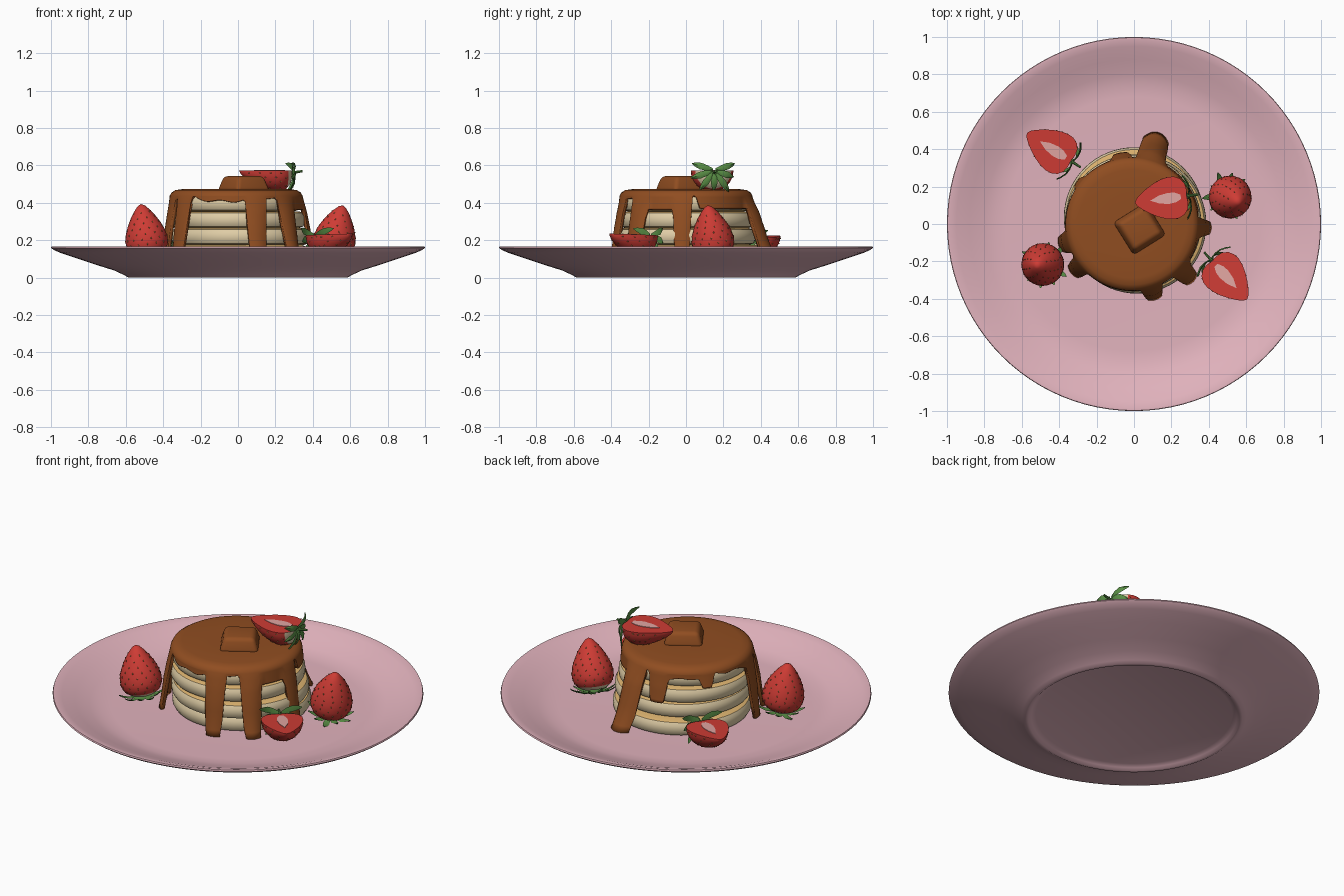
import bpy, bmesh, math
from mathutils import Vector, Matrix

if "Cube" in bpy.data.objects:
    bpy.data.objects.remove(bpy.data.objects["Cube"])


def mat(name, r, g, b):
    m = bpy.data.materials.new(name)
    m.diffuse_color = (r, g, b, 1)
    m.use_nodes = True
    m.node_tree.nodes["Principled BSDF"].inputs["Base Color"].default_value = m.diffuse_color
    return m


PINK = mat("plate pink", 0.76, 0.45, 0.51)
CREAM = mat("pancake side cream", 0.74, 0.61, 0.38)
GOLD = mat("pancake face gold", 0.72, 0.45, 0.16)
SYRUP = mat("syrup brown", 0.28, 0.075, 0.015)
RED = mat("strawberry red", 0.62, 0.045, 0.035)
CORE = mat("strawberry core", 0.76, 0.38, 0.36)
PALE = mat("strawberry shoulder", 0.75, 0.62, 0.40)
GREEN = mat("leaf green", 0.10, 0.27, 0.06)
SEED = mat("seed tan", 0.40, 0.22, 0.06)


def finish(bm, name, mats, rule=None, matrix=None, angle=40):
    bmesh.ops.recalc_face_normals(bm, faces=bm.faces)
    bm.normal_update()
    if rule:
        for f in bm.faces:
            f.material_index = rule(f)
    me = bpy.data.meshes.new(name)
    bm.to_mesh(me)
    bm.free()
    for m in mats:
        me.materials.append(m)
    me.shade_smooth()
    me.set_sharp_from_angle(angle=math.radians(angle))
    ob = bpy.data.objects.new(name, me)
    bpy.context.collection.objects.link(ob)
    if matrix:
        ob.matrix_world = matrix
    return ob


def lathe(profile, n):
    """Revolve (radius, z) points about z."""
    bm = bmesh.new()
    vs = [bm.verts.new((r, 0, z)) for r, z in profile]
    es = [bm.edges.new(p) for p in zip(vs, vs[1:])]
    bmesh.ops.spin(bm, geom=vs + es, cent=(0, 0, 0), axis=(0, 0, 1),
                   angle=2 * math.pi, steps=n, use_merge=True)
    bmesh.ops.remove_doubles(bm, verts=bm.verts, dist=1e-4)
    return bm


# plate with a recessed foot
plate = [(0, .022), (.53, .022), (.555, .012), (.57, 0), (.585, 0), (.605, .012), (.66, .038),
         (.75, .066), (.86, .103), (.95, .133), (.985, .148), (1, .16), (.997, .168),
         (.985, .168), (.95, .158), (.88, .132), (.8, .103), (.74, .088), (.68, .085), (0, .085)]
finish(lathe(plate, 96), "plate", [PINK])

# pancake stack
for i, (x, y, r) in enumerate([(.0, .035, .375), (.015, 0, .372), (-.005, .005, .365), (-.01, 0, .347)]):
    prof = [(0, 0), (r - .035, 0), (r - .012, .008), (r - .002, .025), (r, .045),
            (r - .002, .065), (r - .012, .082), (r - .035, .09), (0, .09)]
    finish(lathe(prof, 64), f"pancake_{i + 1}", [GOLD, CREAM],
           lambda f: 0 if abs(f.normal.z) > .62 else 1,
           Matrix.Translation((x, y, .085 + .09 * i)))

# syrup drips: angle, half width (degrees), bottom height, flare
DRIPS = [(-73, 10, .088, .05), (-43, 10, .088, .075), (-3, 9, .09, .05), (74, 13, .088, .135),
         (99, 10, .27, .03), (142, 8, .36, .035), (196, 10, .09, .035), (219, 10, .09, .045),
         (-22, 16, .365, .0), (38, 30, .37, .0)]


def skirt(deg):
    a = math.radians(deg)
    low = .418 + .012 * math.sin(5 * a + 1) + .008 * math.sin(13 * a)
    flare = .0
    for c, hw, zb, fl in DRIPS:
        d = abs((deg - c + 180) % 360 - 180)
        w = max(0, min(1, (hw - d) / 4.5))
        w = w * w * (3 - 2 * w)
        low = min(low, low + (zb - low) * w)
        flare = max(flare, fl * max(0, 1 - (d / (hw + 3)) ** 2))
    return low, flare


bm = bmesh.new()
N, M = 240, 10
rows = []
for i in range(N):
    a = 2 * math.pi * i / N
    low, flare = skirt(360 * i / N)
    pts = [(.15, .474), (.29, .473), (.325, .468), (.346, .455), (.355, .438)]
    for k in range(1, M + 1):
        z = .438 + (low - .438) * k / M
        t = (.438 - z) / .35
        pts.append((.355 + .02 * min(1, t * 2) + flare * (.25 * min(1, t * 4) + .75 * t * t), z))
    rows.append([bm.verts.new((r * math.cos(a) - .01, r * math.sin(a), z)) for r, z in pts])
for i in range(N):
    p, q = rows[i], rows[(i + 1) % N]
    for k in range(len(p) - 1):
        bm.faces.new((p[k], p[k + 1], q[k + 1], q[k]))
bm.faces.new([r[0] for r in rows])
syrup = finish(bm, "syrup", [SYRUP])
sol = syrup.modifiers.new("thickness", "SOLIDIFY")
sol.thickness, sol.offset = .018, -1

# butter pat under the syrup
bm = bmesh.new()
bmesh.ops.create_cube(bm, size=1)
for v in bm.verts:
    s = .165 if v.co.z > 0 else .215
    v.co = Vector((v.co.x * s, v.co.y * s, .543 if v.co.z > 0 else .462))
bmesh.ops.bevel(bm, geom=bm.edges[:], offset=.022, segments=4, profile=.5, affect='EDGES')
finish(bm, "coated_butter", [SYRUP], None,
       Matrix.Translation((.03, -.025, 0)) @ Matrix.Rotation(math.radians(32), 4, 'Z'), 60)

# strawberry outline: base at z = 0, tip upwards
BERRY = [(0, .004), (.035, 0), (.07, .006), (.097, .027), (.112, .058), (.114, .09), (.106, .13),
         (.09, .17), (.068, .21), (.043, .246), (.02, .272), (0, .282)]


def radius(z):
    for (r0, z0), (r1, z1) in zip(BERRY[1:], BERRY[2:]):
        if z0 <= z <= z1:
            return r0 + (r1 - r0) * (z - z0) / (z1 - z0)
    return 0


def strawberry(name, base, axis, half=False, stem_len=.06):
    d = Vector(axis).normalized()
    if half:  # local y becomes up, cut face on top
        x = Vector((0, 0, 1)).cross(d).normalized()
        y = d.cross(x)
        m = Matrix((x, y, d)).transposed().to_4x4()
    else:
        m = d.to_track_quat('Z', 'Y').to_matrix().to_4x4()
    m = Matrix.Translation(base) @ m
    # body
    bm = lathe(BERRY, 32)
    if half:
        g = bm.verts[:] + bm.edges[:] + bm.faces[:]
        cut = bmesh.ops.bisect_plane(bm, geom=g, plane_co=(0, 0, 0), plane_no=(0, 1, 0),
                                     clear_outer=True, dist=1e-5)['geom_cut']
        bmesh.ops.contextual_create(bm, geom=[e for e in cut if isinstance(e, bmesh.types.BMEdge)])
    finish(bm, name + "_flesh", [RED, PALE],
           lambda f: 1 if f.calc_center_median().z < .02 and f.normal.z < -.3 else 0, m)
    if half:  # pale core on the cut face
        bm = bmesh.new()
        out = [(.012, .035), (.026, .065), (.03, .1), (.022, .15), (0, .2)]
        out += [(-a, b) for a, b in out[-2::-1]]
        f = bm.faces.new([bm.verts.new((a, -.002, b)) for a, b in out])
        ext = bmesh.ops.extrude_face_region(bm, geom=[f])['geom']
        for v in ext:
            if isinstance(v, bmesh.types.BMVert):
                v.co.y = .003
        finish(bm, name + "_core", [CORE], None, m)
    # seeds
    bm = bmesh.new()
    for k in range(8):
        z = .04 + k * .028
        r = radius(z)
        n = max(4, round(r * 120))
        for j in range(n):
            a = 2 * math.pi * (j + .5 * (k % 2) + .25) / n
            if half and math.sin(a) > -.1:
                continue
            bmesh.ops.create_icosphere(bm, subdivisions=1, radius=.0042, matrix=Matrix.Translation(
                (r * math.cos(a), r * math.sin(a), z)) @ Matrix.Diagonal((.8, .8, 1.4, 1)))
    finish(bm, name + "_seeds", [SEED], None, m)
    # leaves and stem
    bm = bmesh.new()
    for j in range(10):
        a = 2 * math.pi * (j + .5) / 10
        if half and math.sin(a) > .35:
            continue
        rot = Matrix.Rotation(a, 4, 'Z')
        ln = .115 + .018 * math.sin(j * 2.4)
        strip = []
        for t, w, h in [(0, .008, -.006), (.3, .015, -.012), (.6, .018, -.009), (.85, .011, .004), (1, .002, .016)]:
            strip.append([bm.verts.new(rot @ Vector((.008 + ln * t, s * w, h + u)))
                          for s, u in ((-1, 0), (0, -.006), (1, 0), (0, .001))])
        for p, q in zip(strip, strip[1:]):
            for k in range(4):
                bm.faces.new((p[k], p[(k + 1) % 4], q[(k + 1) % 4], q[k]))
        bm.faces.new(strip[0])
        bm.faces.new(strip[-1])
    bmesh.ops.create_cone(bm, cap_ends=True, segments=8, radius1=.006, radius2=.008, depth=stem_len,
                          matrix=Matrix.Translation((0, -.008, -stem_len / 2))
                          @ Matrix.Rotation(.15, 4, 'X'))
    finish(bm, name + "_leaves", [GREEN], None, m)


strawberry("left_strawberry", (-.475, -.215, .115), (-.16, -.02, 1), stem_len=.03)
strawberry("right_strawberry", (.495, .155, .115), (.24, -.14, 1), stem_len=.03)
strawberry("back_half_strawberry", (-.335, .335, .215), (-.235, .15, .01), True)
strawberry("front_half_strawberry", (.415, -.195, .225), (.185, -.205, .01), True)
strawberry("top_half_strawberry", (.285, .15, .573), (-.27, -.035, 0), True)
